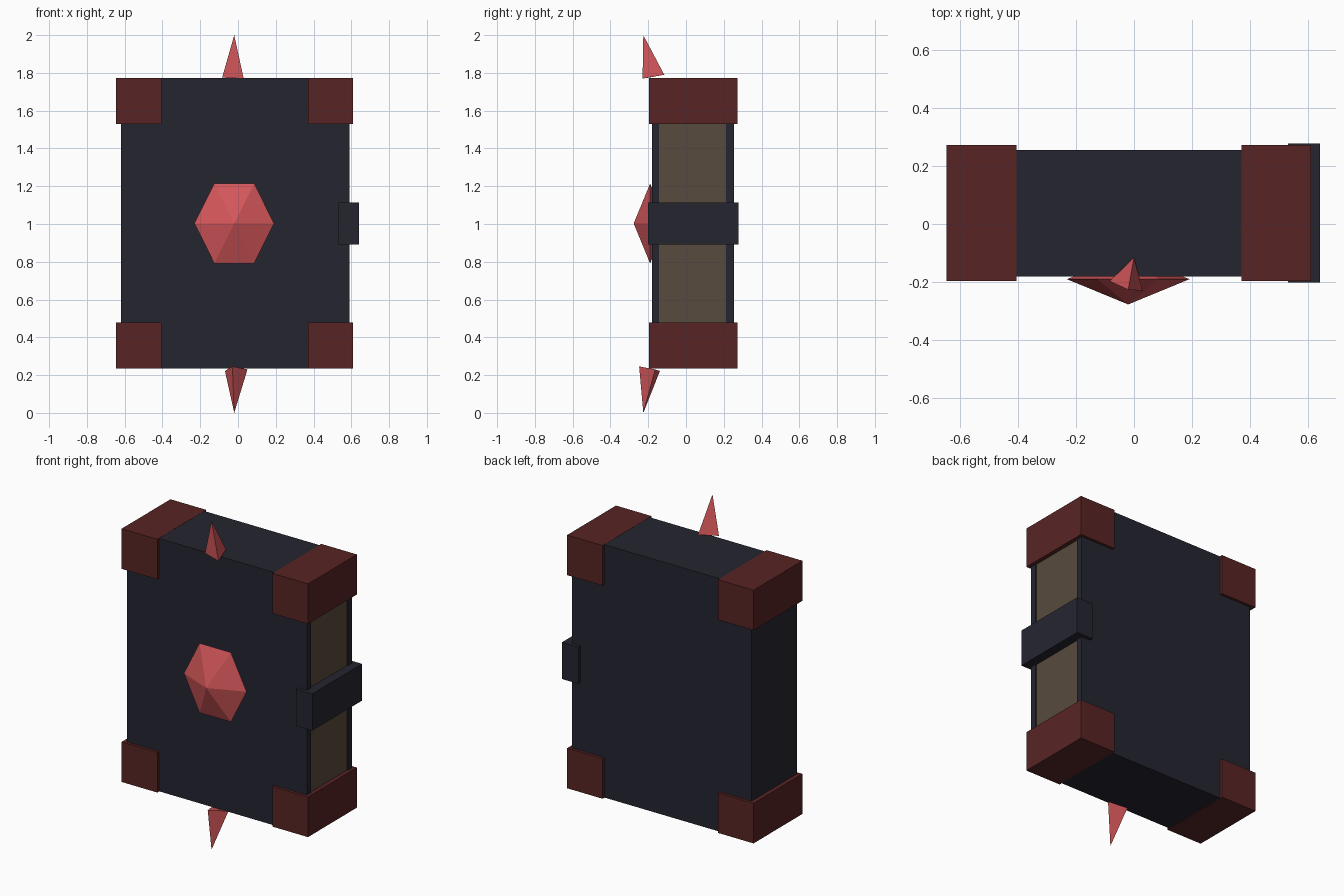
import bpy, bmesh, math
from mathutils import Vector

if "Cube" in bpy.data.objects:
    bpy.data.objects.remove(bpy.data.objects["Cube"])


def material(name, rgb):
    m = bpy.data.materials.new(name)
    m.diffuse_color = (*rgb, 1)
    m.use_nodes = True
    m.node_tree.nodes["Principled BSDF"].inputs["Base Color"].default_value = m.diffuse_color
    return m


NAVY = material("dark navy leather", (0.018, 0.0185, 0.03))
MAROON = material("maroon corner", (0.098, 0.0176, 0.0176))
PAPER = material("aged paper", (0.098, 0.07, 0.047))
CRYSTAL = material("red crystal", (0.66, 0.095, 0.103))


def mesh_object(name, bm, mat):
    bmesh.ops.recalc_face_normals(bm, faces=bm.faces)
    me = bpy.data.meshes.new(name)
    bm.to_mesh(me)
    bm.free()
    me.materials.append(mat)
    ob = bpy.data.objects.new(name, me)
    bpy.context.collection.objects.link(ob)
    return ob


def box(name, x, y, z, mat):
    """Box from (min, max) pairs."""
    bm = bmesh.new()
    bmesh.ops.create_cube(bm, size=1)
    for v in bm.verts:
        v.co = [(a + b) / 2 + c * (b - a) for (a, b), c in zip((x, y, z), v.co)]
    return mesh_object(name, bm, mat)


def pyramid(name, ring, tips, mat):
    """Ring of points joined to one tip (closed base) or two tips."""
    bm = bmesh.new()
    base = [bm.verts.new(p) for p in ring]
    for t in tips:
        tip = bm.verts.new(t)
        for i, v in enumerate(base):
            bm.faces.new((v, base[(i + 1) % len(base)], tip))
    if len(tips) == 1:
        bm.faces.new(base)
    return mesh_object(name, bm, mat)


X0, X1 = -0.62, 0.59
Y0, Y1 = -0.18, 0.255
Z0, Z1 = 0.235, 1.773

# Cover: two boards, spine and end caps around the page block
box("front_cover", (X0, X1), (Y0, Y0 + 0.038), (Z0, Z1), NAVY)
box("back_cover", (X0, X1), (Y1 - 0.042, Y1), (Z0, Z1), NAVY)
inner = (Y0 + 0.038, Y1 - 0.042)
box("spine", (X0, X0 + 0.04), inner, (Z0, Z1), NAVY)
box("bottom_cap", (X0 + 0.04, X1), inner, (Z0, Z0 + 0.04), NAVY)
box("top_cap", (X0 + 0.04, X1), inner, (Z1 - 0.04, Z1), NAVY)
box("pages", (X0 + 0.04, X1 - 0.006), inner, (Z0 + 0.04, Z1 - 0.04), PAPER)

# Corner guards
for side, xs in (("left", (-0.645, -0.405)), ("right", (0.37, 0.609))):
    for level, zs in (("bottom", (Z0 - 0.001, 0.478)), ("top", (1.53, Z1 + 0.001))):
        box(f"{level}_{side}_corner", xs, (-0.197, 0.272), zs, MAROON)

# Clasp on the fore edge
box("clasp", (0.53, 0.641), (-0.202, 0.277), (0.892, 1.115), NAVY)

# Six-sided gem on the front cover
hexagon = [(-0.02 + 0.211 * math.cos(k * math.pi / 3), -0.19,
            1.003 + 0.244 * math.sin(k * math.pi / 3)) for k in range(6)]
pyramid("front_gem", hexagon, [(-0.02, -0.277, 1.003), (-0.02, -0.105, 1.003)], CRYSTAL)

# Three-sided crystal spikes above and below
pyramid("top_spike", [(0.0, -0.115, 1.79), (-0.084, -0.197, 1.775), (0.03, -0.23, 1.77)],
        [(-0.02, -0.226, 2.0)], CRYSTAL)
pyramid("bottom_spike", [(-0.03, -0.248, 0.246), (0.05, -0.163, 0.23), (-0.069, -0.138, 0.222)],
        [(-0.02, -0.226, 0.0)], CRYSTAL)
